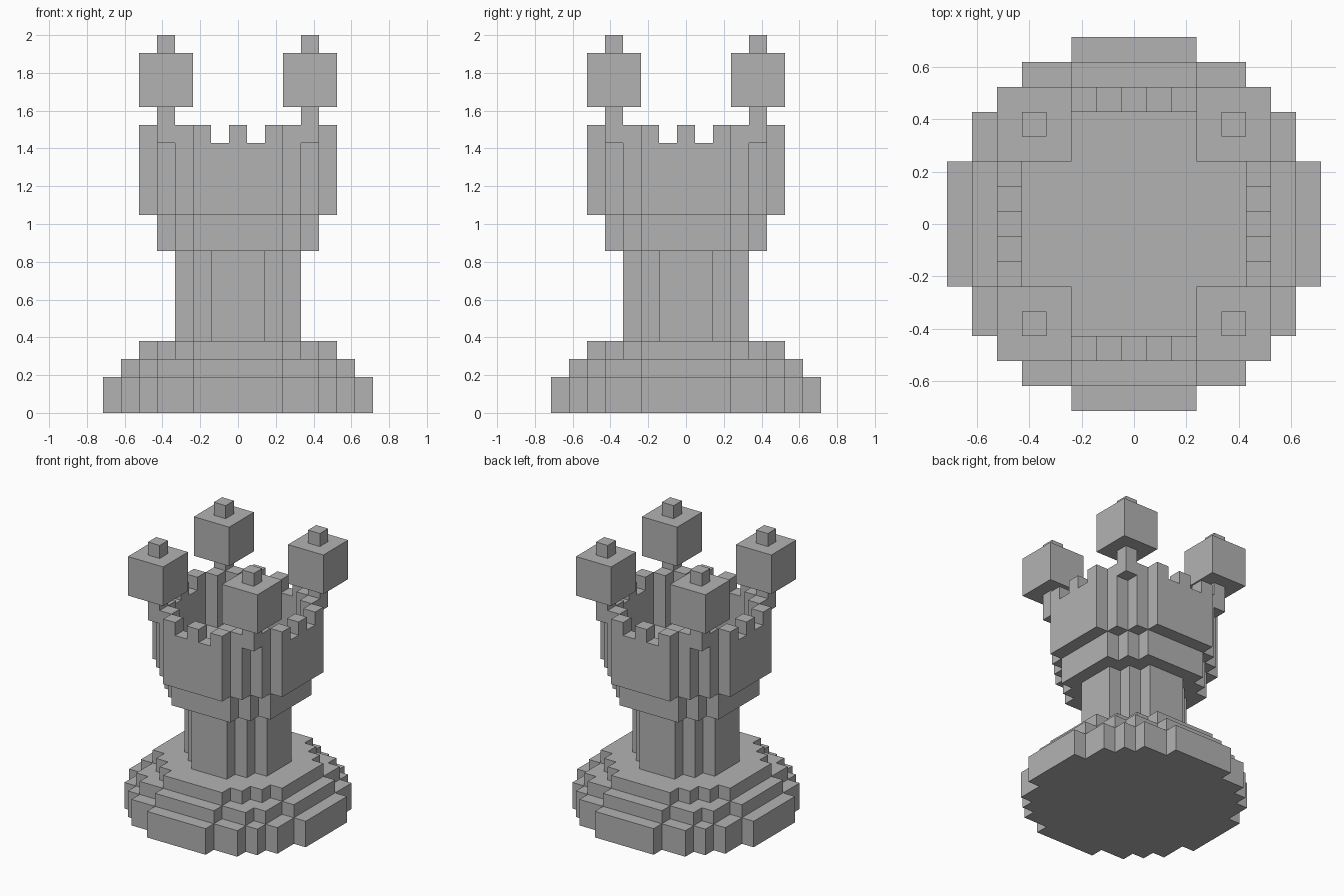
import bpy, bmesh
from mathutils import Matrix, Vector

cube = bpy.data.objects.get("Cube")
if cube:
    bpy.data.objects.remove(cube, do_unlink=True)

U = 2 / 21  # size of one block

stone = bpy.data.materials.new("grey_stone")
stone.use_nodes = True
GREY = (0.45, 0.45, 0.45, 1)
stone.diffuse_color = GREY
stone.node_tree.nodes["Principled BSDF"].inputs["Base Color"].default_value = GREY


def finish(name, bm):
    bmesh.ops.recalc_face_normals(bm, faces=bm.faces)
    bmesh.ops.scale(bm, vec=(U, U, U), verts=bm.verts)
    mesh = bpy.data.meshes.new(name)
    bm.to_mesh(mesh)
    bm.free()
    mesh.materials.append(stone)
    obj = bpy.data.objects.new(name, mesh)
    bpy.context.collection.objects.link(obj)
    return obj


def stepped_disc(name, widths, z0, z1):
    """Blocky round slab: widths are the half-widths of its rows, widest first."""
    corners = list(zip(widths, reversed(widths)))
    quarter = []
    for i, (x, y) in enumerate(corners):
        quarter.append(Vector((x, y, z0)))
        if i + 1 < len(corners):
            quarter.append(Vector((corners[i + 1][0], y, z0)))
    bm = bmesh.new()
    outline = []
    for turn in range(4):
        for p in quarter:
            x, y = p.x, p.y
            for _ in range(turn):
                x, y = -y, x
            outline.append(bm.verts.new((x, y, z0)))
    face = bm.faces.new(outline)
    top = bmesh.ops.extrude_face_region(bm, geom=[face])["geom"]
    bmesh.ops.translate(bm, vec=(0, 0, z1 - z0),
                        verts=[v for v in top if isinstance(v, bmesh.types.BMVert)])
    return finish(name, bm)


def boxes(name, specs):
    """Boxes given as (centre, size) in block units."""
    bm = bmesh.new()
    for centre, size in specs:
        bmesh.ops.create_cube(bm, size=1, matrix=Matrix.Translation(centre) @ Matrix.Diagonal((*size, 1)))
    return finish(name, bm)


def cut(target, cutter):
    mod = target.modifiers.new("cut", 'BOOLEAN')
    mod.operation = 'DIFFERENCE'
    mod.solver = 'EXACT'
    mod.object = cutter
    bpy.context.view_layer.objects.active = target
    bpy.ops.object.modifier_apply(modifier=mod.name)
    bpy.data.objects.remove(cutter, do_unlink=True)


# Stepped foot, stem and collar
stepped_disc("base_lower", [7.5, 6.5, 5.5, 4.5, 2.5], 0, 2)
stepped_disc("base_middle", [6.5, 5.5, 4.5, 2.5], 2, 3)
stepped_disc("base_upper", [5.5, 4.5, 3.5, 2.5], 3, 4)
stepped_disc("stem", [3.5, 2.5, 1.5], 4, 9)
stepped_disc("collar", [4.5, 3.5, 2.5], 9, 11)

# Hollow tower head with notched rim
head = stepped_disc("tower_head", [5.5, 4.5, 3.5, 2.5], 11, 16)
cut(head, stepped_disc("hollow_cutter", [4.5, 3.5, 2.5], 12, 17))
for side in (-1, 1):
    cut(head, boxes("notch_cutter", [((side, 0, 16), (1, 14, 2))]))
    cut(head, boxes("notch_cutter", [((0, side, 16), (14, 1, 2))]))

# Corner finials: post, block and knob
for sx, x_name in ((-1, "right"), (1, "left")):
    for sy, y_name in ((-1, "front"), (1, "back")):
        x, y = 4 * sx, 4 * sy
        boxes(f"finial_{y_name}_{x_name}", [
            ((x, y, 16), (1, 1, 2)),
            ((x, y, 18.5), (3, 3, 3)),
            ((x, y, 20.5), (1, 1, 1)),
        ])
